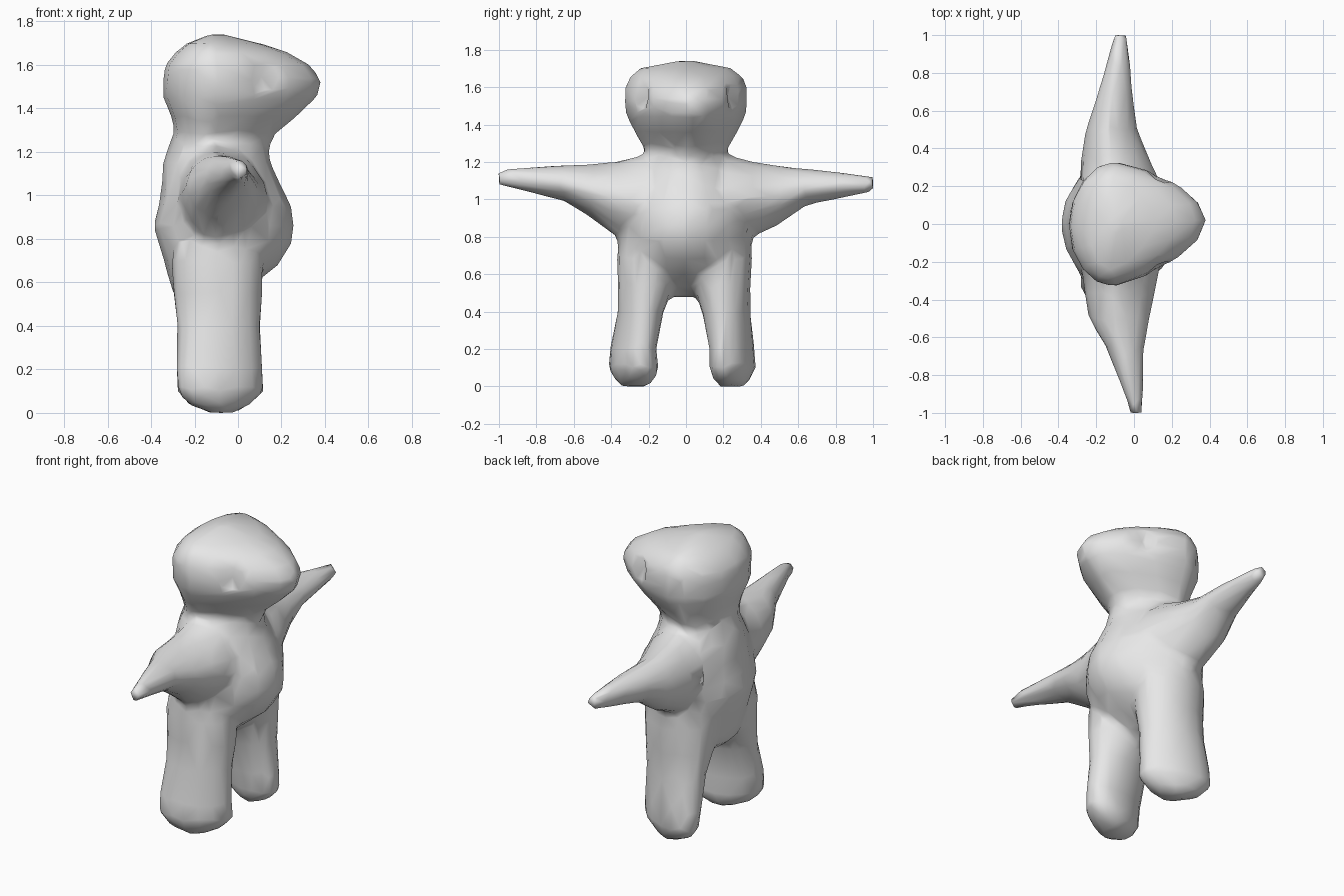
import bpy, bmesh, math
from mathutils import Vector

cube = bpy.data.objects.get("Cube")
if cube:
    bpy.data.objects.remove(cube, do_unlink=True)

SIDES = 16
bm = bmesh.new()


def loft(axis, rings, taper=0.0, widest=0.5, point=1.0, skews=None):
    """Closed tube along 'z' or 'y'. Ring: position, x range, range across.
    widest: fraction of the x range; taper narrows the +x side;
    point above 1 makes sections diamond-like; skews turn each ring's +x side."""
    loops = []
    skews = skews or [0.0] * len(rings)
    for (t, a0, a1, b0, b1), skew in zip(rings, skews):
        am = a0 + (a1 - a0) * widest
        bmid, bh = (b0 + b1) / 2, (b1 - b0) / 2
        loop = []
        for i in range(SIDES):
            c = math.cos(2 * math.pi * i / SIDES)
            s = math.sin(2 * math.pi * i / SIDES)
            c = math.copysign(abs(c) ** point, c)
            s = math.copysign(abs(s) ** point, s)
            da = c * ((a1 - am) if c > 0 else (am - a0))
            b = bmid + bh * s * (1 - taper * max(0, c)) + skew * da
            a = am + da
            loop.append(bm.verts.new((a, b, t) if axis == 'z' else (a, t, b)))
        loops.append(loop)
    faces = [bm.faces.new(loops[0]), bm.faces.new(loops[-1][::-1])]
    for lo, hi in zip(loops, loops[1:]):
        for i in range(SIDES):
            j = (i + 1) % SIDES
            faces.append(bm.faces.new((lo[i], hi[i], hi[j], lo[j])))
    bmesh.ops.recalc_face_normals(bm, faces=faces)


# Torso with a belly that bulges toward +x
loft('z', [
    (0.48, -0.23, -0.08, -0.10, 0.08),
    (0.54, -0.295, 0.01, -0.24, 0.22),
    (0.62, -0.32, 0.11, -0.32, 0.31),
    (0.68, -0.335, 0.185, -0.35, 0.345),
    (0.78, -0.365, 0.25, -0.37, 0.36),
    (0.86, -0.39, 0.26, -0.37, 0.36),
    (0.95, -0.365, 0.245, -0.37, 0.37),
    (1.05, -0.35, 0.195, -0.34, 0.34),
    (1.15, -0.345, 0.15, -0.28, 0.28),
    (1.24, -0.315, 0.135, -0.22, 0.22),
    (1.30, -0.29, 0.13, -0.205, 0.205)],
    taper=0.08, widest=0.45, point=1.12)

# Head, pointed into a snout that turns very slightly to +y
loft('z', [(z, x0, x1, -w, w) for z, x0, x1, w in [
    (1.18, -0.30, 0.13, 0.19), (1.28, -0.29, 0.17, 0.23),
    (1.36, -0.305, 0.27, 0.275), (1.45, -0.345, 0.365, 0.32),
    (1.53, -0.345, 0.385, 0.33), (1.60, -0.335, 0.33, 0.33),
    (1.66, -0.285, 0.225, 0.30), (1.70, -0.235, 0.10, 0.25),
    (1.74, -0.13, -0.06, 0.05)]], taper=0.27, widest=0.34, skews=[0.04] * 9)

# Legs: height and depth, with each side's own inner and outer edge
leg_depth = [(0.0, -0.13, -0.02), (0.04, -0.23, 0.06), (0.10, -0.28, 0.12),
             (0.20, -0.285, 0.115), (0.40, -0.28, 0.105), (0.55, -0.30, 0.115),
             (0.70, -0.305, 0.115), (0.85, -0.27, 0.06)]
right_leg = [(-0.34, -0.21), (-0.38, -0.17), (-0.405, -0.155), (-0.40, -0.165),
             (-0.365, -0.12), (-0.365, -0.06), (-0.37, -0.05), (-0.34, -0.08)]
left_leg = [(0.18, 0.31), (0.15, 0.34), (0.135, 0.365), (0.13, 0.36),
            (0.085, 0.345), (0.03, 0.345), (0.03, 0.355), (0.06, 0.34)]
# Toes turn inward
toe_in = [0.25, 0.25, 0.25, 0.2, 0.1, 0.0, 0.0, 0.0]
for widths, side in ((right_leg, 1), (left_leg, -1)):
    loft('z', [d + w for d, w in zip(leg_depth, widths)],
         skews=[side * k for k in toe_in])

# Arms, stretched sideways and narrowing to the tips
loft('y', [
    (-0.05, -0.24, 0.09, 0.82, 1.20), (-0.22, -0.28, 0.14, 0.74, 1.24),
    (-0.37, -0.26, 0.11, 0.80, 1.205), (-0.50, -0.24, 0.085, 0.895, 1.19),
    (-0.65, -0.15, 0.055, 0.99, 1.185), (-0.93, -0.04, 0.05, 1.06, 1.17),
    (-1.005, -0.02, 0.045, 1.075, 1.15)], taper=0.1, widest=0.42, point=1.12)
loft('y', [
    (0.05, -0.24, 0.09, 0.82, 1.20), (0.22, -0.285, 0.14, 0.74, 1.24),
    (0.35, -0.28, 0.08, 0.795, 1.205), (0.50, -0.255, 0.02, 0.865, 1.18),
    (0.64, -0.21, 0.0, 0.965, 1.165), (0.80, -0.16, -0.015, 1.0, 1.15),
    (0.96, -0.115, -0.03, 1.03, 1.13), (1.005, -0.105, -0.04, 1.05, 1.12)],
    taper=0.1, widest=0.42, point=1.12)

mesh = bpy.data.meshes.new("bear_body")
bm.to_mesh(mesh)
bm.free()
body = bpy.data.objects.new("bear_body", mesh)
bpy.context.collection.objects.link(body)

# Plain grey
mat = bpy.data.materials.new("light grey")
mat.use_nodes = True
grey = (0.8, 0.8, 0.8, 1)
mat.diffuse_color = grey
for node in mat.node_tree.nodes:
    if node.type == 'BSDF_PRINCIPLED':
        node.inputs["Base Color"].default_value = grey
mesh.materials.append(mat)

for o in bpy.context.selected_objects:
    o.select_set(False)
bpy.context.view_layer.objects.active = body
body.select_set(True)

# Fuse the parts into one soft skin
remesh = body.modifiers.new("fuse", 'REMESH')
remesh.mode = 'VOXEL'
remesh.voxel_size = 0.02
soft = body.modifiers.new("soften", 'SMOOTH')
soft.factor = 0.5
soft.iterations = 6
bpy.ops.object.convert(target='MESH')

# Eye sockets pressed into the head
for side in (-1, 1):
    eye = Vector((0.13, side * 0.245, 1.545))
    for v in body.data.vertices:
        d = (v.co - eye).length
        if d < 0.07:
            v.co += Vector((-0.5, -side * 0.85, 0)) * 0.045 * (1 - d / 0.07)

# Reduce to a low-poly skin
reduce = body.modifiers.new("reduce", 'DECIMATE')
reduce.ratio = 0.05
bpy.ops.object.convert(target='MESH')
bpy.ops.object.shade_smooth()
